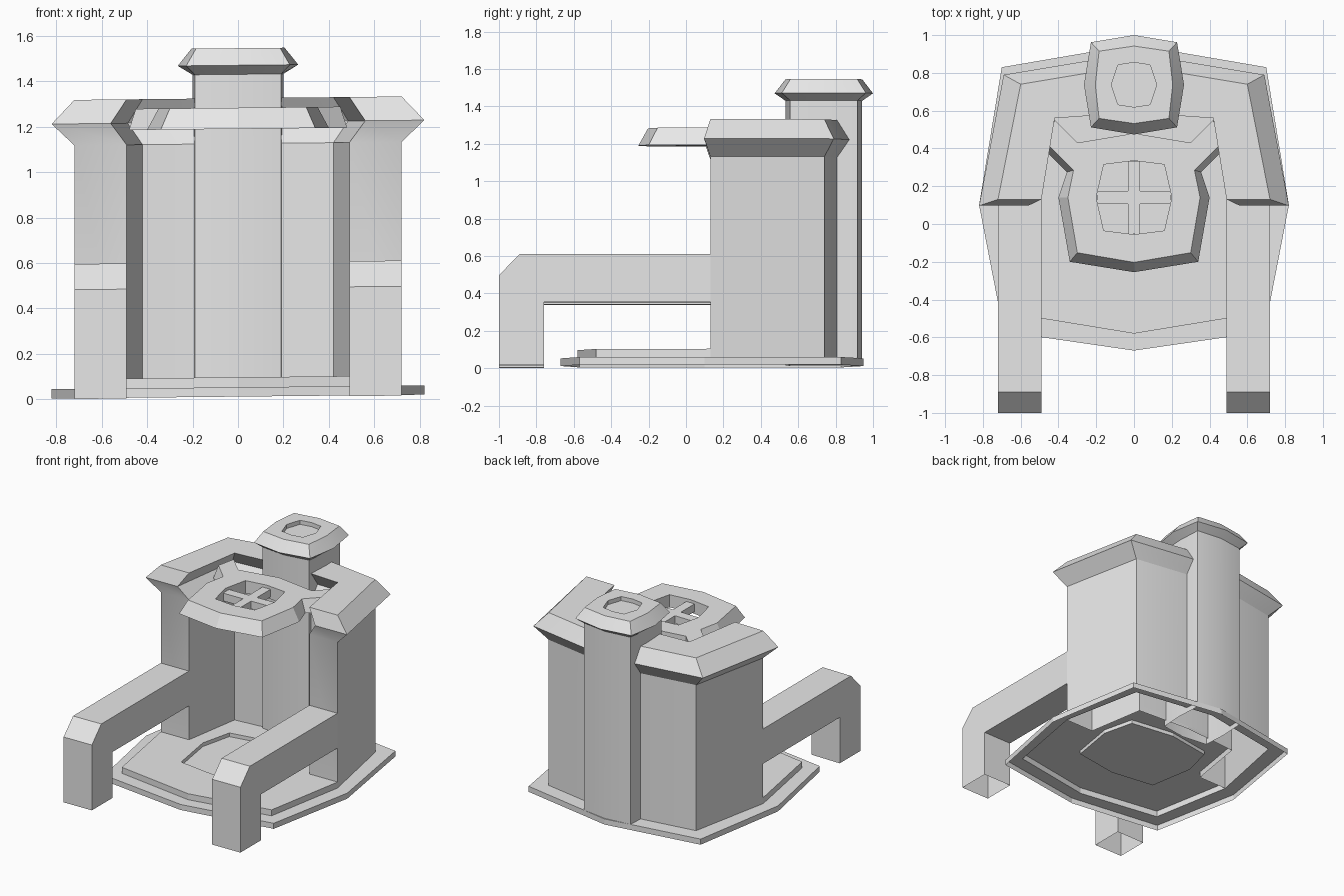
import bpy, bmesh, math

if "Cube" in bpy.data.objects:
    bpy.data.objects.remove(bpy.data.objects["Cube"], do_unlink=True)

grey = bpy.data.materials.new("plain_grey")
grey.use_nodes = True
grey.diffuse_color = (0.8, 0.8, 0.8, 1)
grey.node_tree.nodes["Principled BSDF"].inputs["Base Color"].default_value = (0.8, 0.8, 0.8, 1)

TILT = 0.0105  # the whole model leans very slightly sideways


def sym(half):
    """Close an outline given from x = 0 round the +x side and back to x = 0."""
    return half + [(-x, y) for x, y in reversed(half) if x > 0]


def build(name, chains, fills=(), smooth=True):
    """Bridge each chain of (outline, z) rings, then fill the listed groups of rings."""
    bm = bmesh.new()
    rings = []
    for chain in chains:
        made = [[bm.verts.new((x, y, z + TILT * x)) for x, y in pts] for pts, z in chain]
        for a, b in zip(made, made[1:]):
            n = len(a)
            for i in range(n):
                j = (i + 1) % n
                bm.faces.new((a[i], a[j], b[j], b[i]))
        rings.append(made)
    for group in fills:
        loops = [rings[c][r] for c, r in group]
        if len(loops) == 1:
            bm.faces.new(loops[0])
            continue
        edges = []
        for loop in loops:
            for i, v in enumerate(loop):
                pair = (v, loop[(i + 1) % len(loop)])
                edges.append(bm.edges.get(pair) or bm.edges.new(pair))
        bmesh.ops.triangle_fill(bm, edges=edges, use_beauty=True)
    bmesh.ops.recalc_face_normals(bm, faces=bm.faces[:])
    return finish(name, bm, smooth)


def finish(name, bm, smooth=False):
    mesh = bpy.data.meshes.new(name)
    bm.to_mesh(mesh)
    bm.free()
    mesh.materials.append(grey)
    ob = bpy.data.objects.new(name, mesh)
    bpy.context.collection.objects.link(ob)
    if smooth:
        bpy.ops.object.select_all(action='DESELECT')
        ob.select_set(True)
        bpy.context.view_layer.objects.active = ob
        bpy.ops.object.shade_smooth_by_angle(angle=math.radians(25))
    return ob


# base apron: outer rim and the flat ledge around the walls, open below
rim = sym([(0, -.67), (.69, -.57), (.82, .10), (.70, .83), (0, .95)])
ledge = sym([(0, -.58), (.61, -.48), (.72, .13), (.60, .74), (0, .84)])
build("base_apron", [[(rim, .012), (rim, .053), (ledge, .053)]], smooth=False)

# raised floor with a shallow faceted pocket
floor = sym([(0, -.58), (.61, -.48), (.72, .13), (.49, .13), (.42, .56), (0, .59)])
pocket = sym([(0, -.24), (.33, -.19), (.385, .14), (.33, .37), (0, .42)])
build("raised_floor", [[(floor, .053), (floor, .097)], [(pocket, .097), (pocket, .07)]],
      [[(0, 1), (1, 0)], [(1, 1)]], smooth=False)

# horseshoe wall with its flared coping
wall = sym([(0, .84), (.60, .74), (.72, .13), (.49, .13), (.42, .56), (0, .59)])
flare = sym([(0, .905), (.69, .79), (.82, .097), (.56, .097), (.485, .63), (0, .66)])
build("horseshoe_wall", [[(wall, .053), (wall, 1.125), (flare, 1.22), (wall, 1.325)]], [[(0, 3)]])


# rear pillar with its flared cap and sunken top
def ring(cy, mx, cx, my, cyy):
    """Eight-point bulged square: mid width, corner width, mid depth, corner depth."""
    return sym([(0, cy - my), (cx, cy - cyy), (mx, cy), (cx, cy + cyy), (0, cy + my)])


shaft = ring(.737, .20, .19, .205, .18)
brim = ring(.737, .265, .228, .263, .225)
lid = ring(.737, .205, .185, .205, .178)
dish = ring(.737, .12, .085, .118, .105)
build("rear_pillar", [[(shaft, .015), (shaft, 1.43), (brim, 1.47), (lid, 1.545), (dish, 1.545),
                       (dish, 1.515)]], [[(0, 5)]])

# overhanging canopy plate with rear struts and a see-through window
eave = sym([(0, -.255), (.34, -.20), (.40, .14), (.355, .275), (.48, .40), (.43, .56),
            (.30, .43), (0, .48)])
deck = sym([(0, -.203), (.30, -.152), (.35, .14), (.32, .285), (.45, .415), (.42, .55),
            (.30, .43), (0, .48)])
window = ring(.14, .20, .16, .195, .175)
build("canopy", [[(eave, 1.19), (deck, 1.283)], [(window, 1.19), (window, 1.283)]],
      [[(0, 0), (1, 0)], [(0, 1), (1, 1)]], smooth=False)

# crossed window bars
for name, hx, hy in (("window_bar_long", .033, .192), ("window_bar_cross", .196, .035)):
    box = [(-hx, .14 - hy), (hx, .14 - hy), (hx, .14 + hy), (-hx, .14 + hy)]
    build(name, [[(box, 1.205), (box, 1.262)]], [[(0, 0)], [(0, 1)]], smooth=False)

# front arms: chamfered bent profile, hollow at the foot
profile = [(-1, .009), (-1, .49), (-.89, .603), (.13, .603), (.13, .347), (-.76, .347), (-.76, .009)]
for name, s in (("left_arm", 1), ("right_arm", -1)):
    bm = bmesh.new()
    sides = [[bm.verts.new((s * x, y, z + TILT * s * x)) for y, z in profile] for x in (.49, .72)]
    for side in sides:
        bm.faces.new(side)
    for i in range(len(profile) - 1):
        if i != 3:  # the end against the wall stays open
            bm.faces.new((sides[0][i], sides[0][i + 1], sides[1][i + 1], sides[1][i]))
    bmesh.ops.recalc_face_normals(bm, faces=bm.faces[:])
    finish(name, bm)
